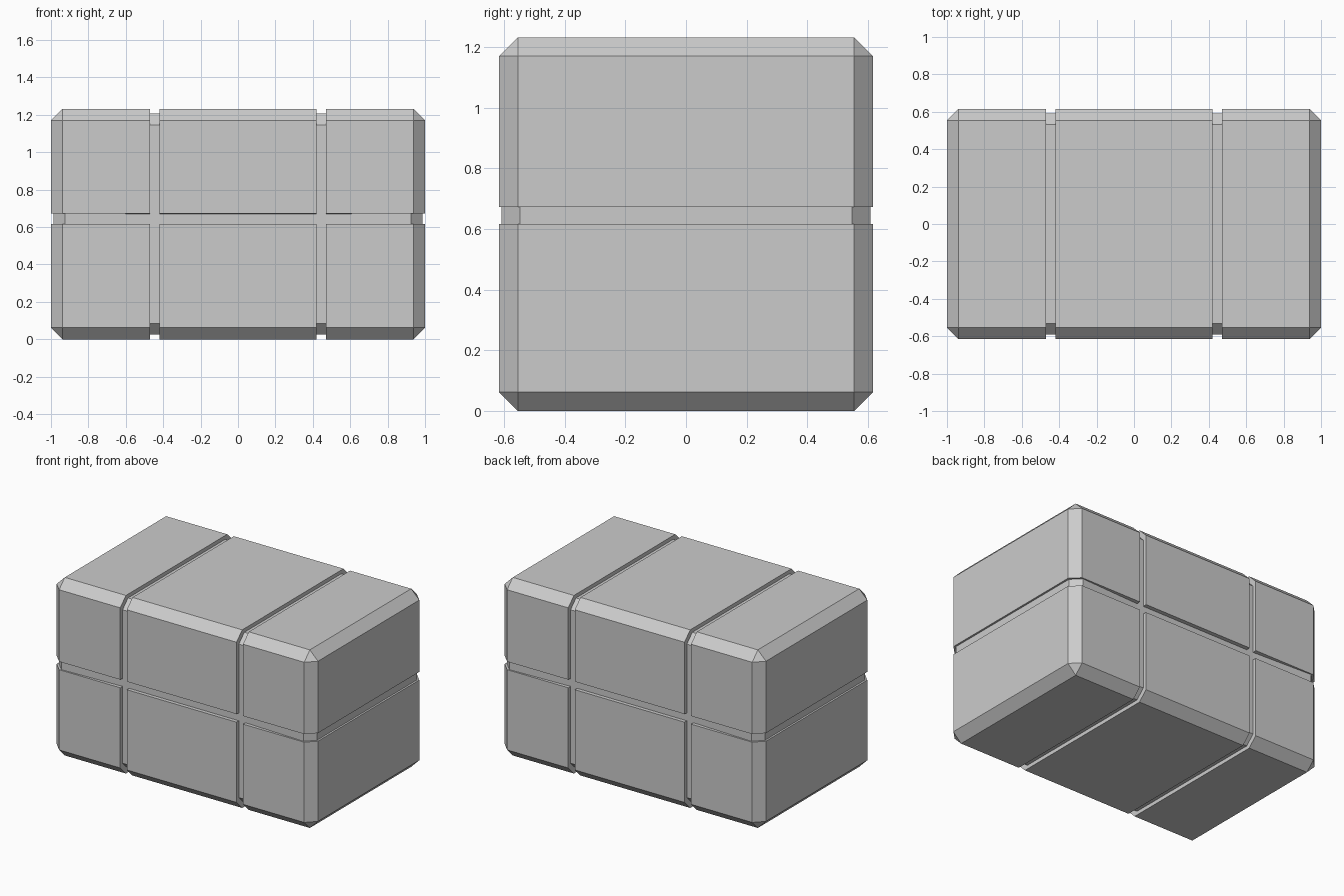
import bpy, bmesh
from mathutils import Vector

if "Cube" in bpy.data.objects:
    bpy.data.objects.remove(bpy.data.objects["Cube"])

W, D, H = 2.0, 1.232, 1.232       # overall size
CHAMFER = 0.062
X0, X1 = 0.42, 0.47               # vertical groove, mirrored in x
Z0, Z1 = 0.617, 0.673             # horizontal groove
MID = H / 2

# Chamfered crate body
bm = bmesh.new()
bmesh.ops.create_cube(bm, size=1.0)
for v in bm.verts:
    v.co = Vector((v.co.x * W, v.co.y * D, v.co.z * H + MID))
bmesh.ops.bevel(bm, geom=bm.edges[:], offset=CHAMFER, segments=1,
                affect='EDGES', profile=0.5)

# Cut lines along the groove borders
cuts = [((x, 0, 0), (1, 0, 0)) for x in (-X1, -X0, X0, X1)]
cuts += [((0, 0, z), (0, 0, 1)) for z in (Z0, Z1)]
for co, no in cuts:
    bmesh.ops.bisect_plane(bm, geom=bm.verts[:] + bm.edges[:] + bm.faces[:],
                           plane_co=co, plane_no=no, dist=1e-5)


def in_groove(face):
    c = face.calc_center_median()
    return X0 < abs(c.x) < X1 or Z0 < c.z < Z1


# Sunken grooves: push the bands inward, deeper on the vertical rings
bands = [f for f in bm.faces if in_groove(f)]
ret = bmesh.ops.extrude_face_region(bm, geom=bands)
floor = [g for g in ret['geom'] if isinstance(g, bmesh.types.BMVert)]
old = [f for f in bands if f.is_valid]
if old:
    bmesh.ops.delete(bm, geom=old, context='FACES')
for v in floor:
    if abs(v.co.x) < X1 + 0.01:
        v.co.y *= 0.958
        v.co.z = MID + (v.co.z - MID) * 0.958
    else:
        v.co.x *= 0.987
        v.co.y *= 0.987

bmesh.ops.recalc_face_normals(bm, faces=bm.faces[:])
mesh = bpy.data.meshes.new("crate_body")
bm.to_mesh(mesh)
bm.free()
bpy.context.collection.objects.link(bpy.data.objects.new("crate_body", mesh))
